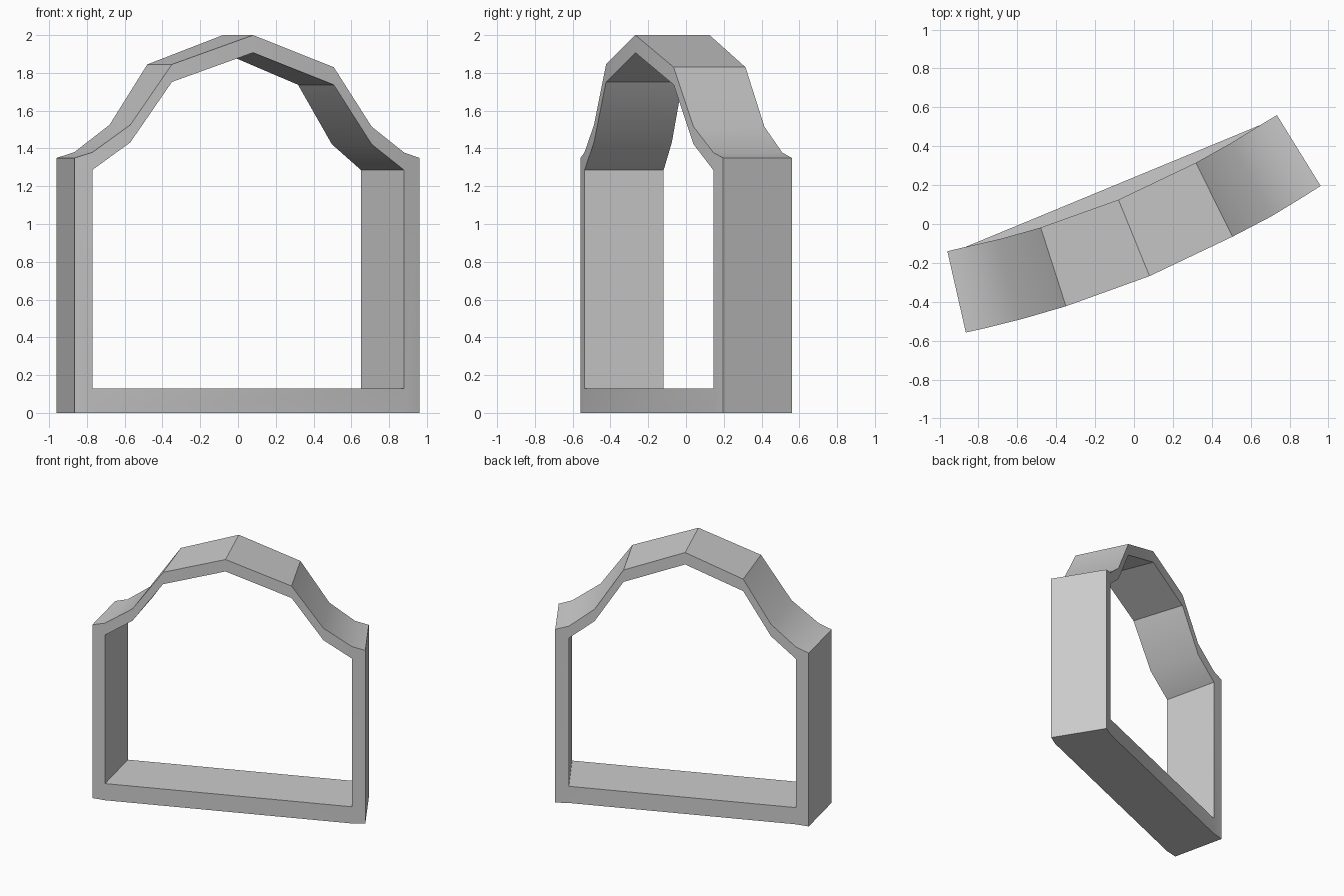
import bpy, bmesh

if "Cube" in bpy.data.objects:
    bpy.data.objects.remove(bpy.data.objects["Cube"])

# Stations along the curved plan: front (x, y), back (x, y), outer z
stations = [
    ((-0.865, -0.558), (-0.96, -0.14), 1.35),
    ((-0.77, -0.537), (-0.867, -0.118), 1.38),
    ((-0.57, -0.487), (-0.68, -0.075), 1.525),
    ((-0.35, -0.423), (-0.48, -0.018), 1.845),
    ((0.08, -0.268), (-0.08, 0.125), 2.0),
    ((0.507, -0.065), (0.318, 0.315), 1.83),
    ((0.708, 0.04), (0.497, 0.415), 1.515),
    ((0.88, 0.145), (0.652, 0.51), 1.378),
    ((0.96, 0.196), (0.735, 0.56), 1.35),
]
RAIL = 0.093   # arch thickness
SILL = 0.13    # sill height
LAST = len(stations) - 1

bm = bmesh.new()


def column(i, z):
    """Front and back vertex of one station at height z."""
    return [bm.verts.new((*stations[i][side], z)) for side in (0, 1)]


top = [column(i, s[2]) for i, s in enumerate(stations)]
under = {i: column(i, stations[i][2] - RAIL) for i in range(1, LAST)}
ends = (0, 1, LAST - 1, LAST)
base = {i: column(i, 0) for i in ends}
sill = {i: column(i, SILL) for i in (1, LAST - 1)}


def panel(*cols):
    """Matching front and back faces."""
    bm.faces.new([c[0] for c in cols])
    bm.faces.new([c[1] for c in reversed(cols)])


def span(a, b):
    """Face running through the depth."""
    bm.faces.new((a[0], b[0], b[1], a[1]))


# Arch rail
for i in range(LAST):
    span(top[i], top[i + 1])
for i in range(1, LAST - 1):
    panel(top[i], under[i], under[i + 1], top[i + 1])
    span(under[i], under[i + 1])

# Side posts
for o, n in ((0, 1), (LAST, LAST - 1)):
    panel(base[o], base[n], sill[n], under[n], top[n], top[o])
    span(base[o], top[o])
    span(sill[n], under[n])
    span(base[o], base[n])

# Straight sill
l, r = 1, LAST - 1
panel(base[l], base[r], sill[r], sill[l])
span(base[l], base[r])
span(sill[l], sill[r])

bmesh.ops.recalc_face_normals(bm, faces=bm.faces[:])
mesh = bpy.data.meshes.new("window_frame")
bm.to_mesh(mesh)
bm.free()
frame = bpy.data.objects.new("window_frame", mesh)
bpy.context.collection.objects.link(frame)

# Soft shading over the shallow bends
bpy.context.view_layer.objects.active = frame
frame.select_set(True)
bpy.ops.object.shade_smooth_by_angle()
